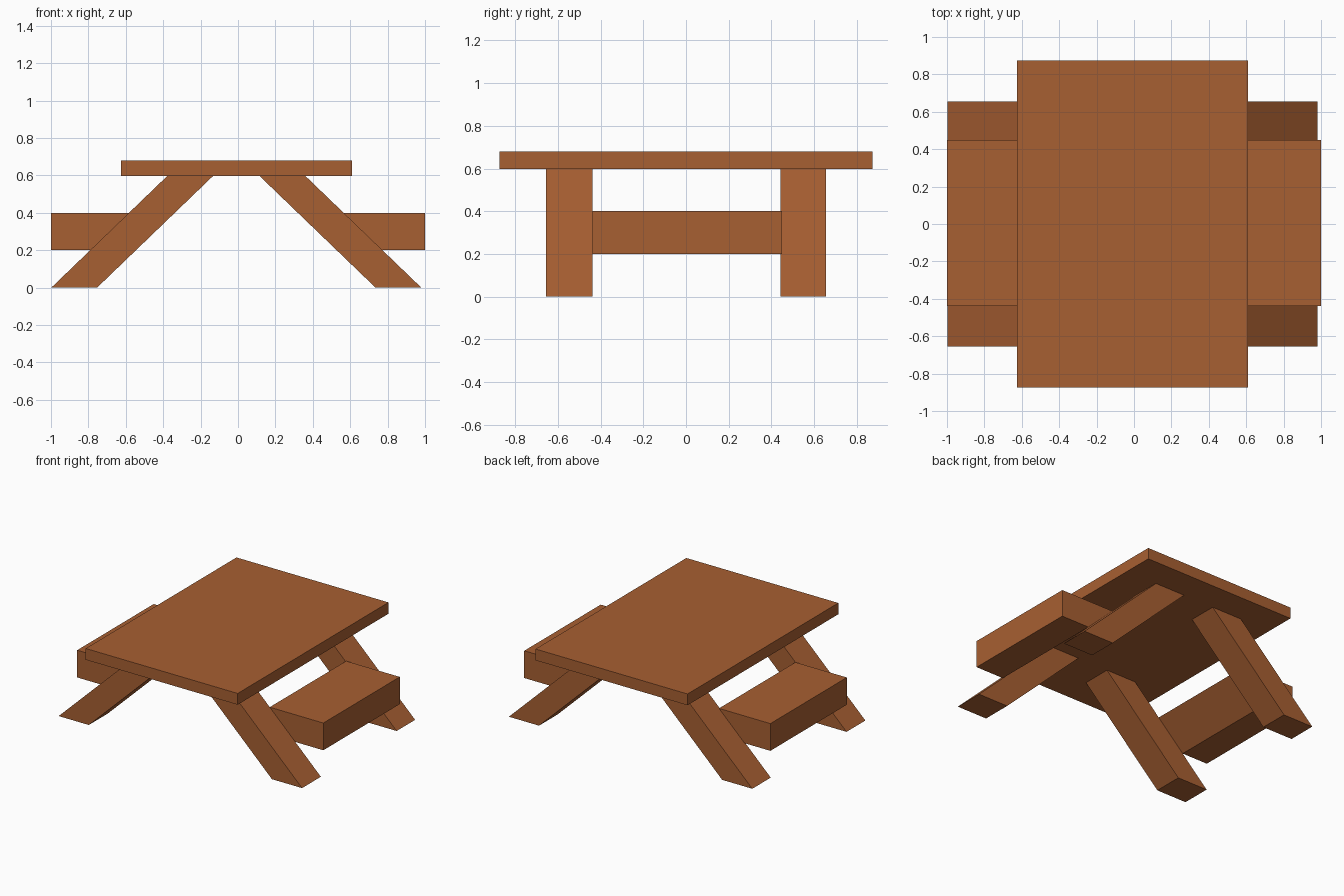
import bpy

if "Cube" in bpy.data.objects:
    bpy.data.objects.remove(bpy.data.objects["Cube"])

wood = bpy.data.materials.new("wood")
wood.diffuse_color = (0.39, 0.115, 0.032, 1)
wood.use_nodes = True
wood.node_tree.nodes["Principled BSDF"].inputs["Base Color"].default_value = wood.diffuse_color


def extrude_y(name, profile, y0, y1):
    """Solid made by sweeping an (x, z) outline from y0 to y1."""
    # keep every outline anticlockwise as seen from the front
    area = sum(a[0] * b[1] - b[0] * a[1] for a, b in zip(profile, profile[1:] + profile[:1]))
    if area < 0:
        profile = profile[::-1]
    n = len(profile)
    verts = [(x, y, z) for y in (y0, y1) for x, z in profile]
    faces = [tuple(range(n)), tuple(range(2 * n - 1, n - 1, -1))]
    faces += [(i, i + n, (i + 1) % n + n, (i + 1) % n) for i in range(n)]
    mesh = bpy.data.meshes.new(name)
    mesh.from_pydata(verts, [], faces)
    mesh.materials.append(wood)
    obj = bpy.data.objects.new(name, mesh)
    bpy.context.collection.objects.link(obj)
    return obj


# Table top
extrude_y("table_top", [(-0.625, 0.597), (0.61, 0.597), (0.61, 0.68), (-0.625, 0.68)], -0.875, 0.875)

TOP, WIDTH, LEAN = 0.597, 0.245, 0.62
for side, s, foot in (("left", -1, 0.998), ("right", 1, 0.98)):
    # Outer line of the leaning legs
    def edge(z):
        return foot - LEAN * z / TOP

    # Front and back legs
    leg = [(s * foot, 0), (s * edge(TOP), TOP), (s * (edge(TOP) - WIDTH), TOP), (s * (foot - WIDTH), 0)]
    extrude_y(side + "_front_leg", leg, -0.656, -0.438)
    extrude_y(side + "_back_leg", leg, 0.442, 0.656)

    # Bench, its inner face sloping in line with the legs
    bench = [(s * edge(0.2), 0.2), (s, 0.2), (s, 0.4), (s * edge(0.4), 0.4)]
    extrude_y(side + "_bench", bench, -0.438, 0.449)
